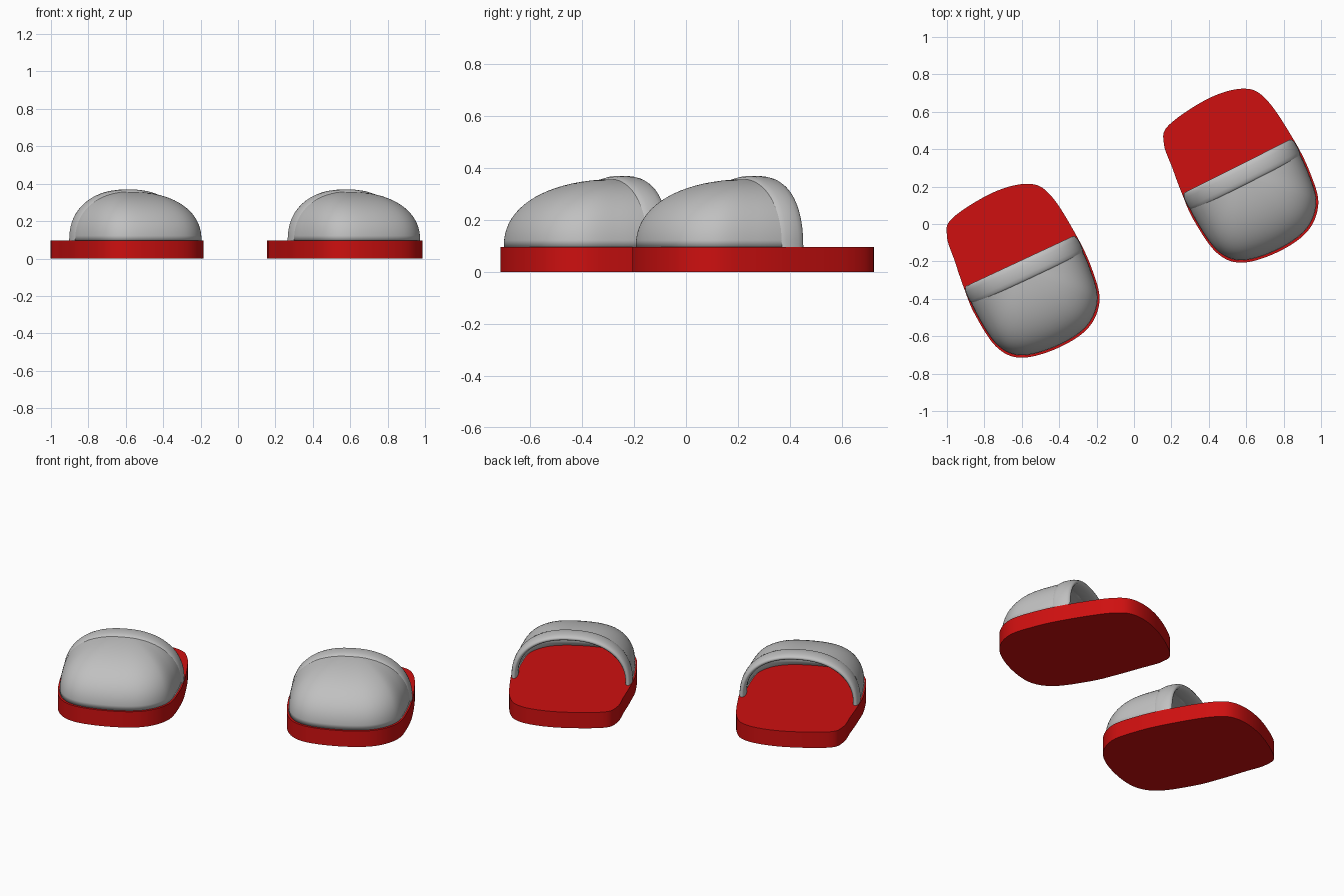
import bpy, bmesh, math
from mathutils import Vector, Matrix

if "Cube" in bpy.data.objects:
    bpy.data.objects.remove(bpy.data.objects["Cube"], do_unlink=True)


def make_material(name, color):
    mat = bpy.data.materials.new(name)
    mat.use_nodes = True
    mat.diffuse_color = color
    mat.node_tree.nodes["Principled BSDF"].inputs["Base Color"].default_value = color
    return mat


RED = make_material("red rubber", (0.62, 0.005, 0.005, 1))
GREY = make_material("grey fabric", (0.53, 0.53, 0.53, 1))

SOLE_TOP = 0.095
POWER = 2.25                      # roundness of the upper's arch
CENTRE = Vector((0.012, 0.0))     # middle of the opening

# Sole outline, clockwise from the heel's left corner
OUTLINE = [Vector(p) for p in (
    (-0.285, 0.335), (-0.217, 0.412), (0.04, 0.444), (0.233, 0.404),
    (0.312, 0.295), (0.345, 0.036), (0.343, -0.161), (0.308, -0.323),
    (0.191, -0.428), (0.0, -0.456), (-0.197, -0.421), (-0.295, -0.312),
    (-0.326, -0.103), (-0.319, 0.05), (-0.303, 0.198))]


def smooth_loop(points, steps=10):
    """Closed Catmull-Rom curve through the points."""
    loop, n = [], len(points)
    for i in range(n):
        a, b, c, d = (points[(i + k) % n] for k in (-1, 0, 1, 2))
        for s in range(steps):
            t = s / steps
            loop.append(b + 0.5 * t * ((c - a) + t * (
                (2 * a - 5 * b + 4 * c - d) + t * (3 * (b - c) + d - a))))
    return loop


def finish(name, bm, mat, matrix, angle=40):
    mesh = bpy.data.meshes.new(name)
    bm.to_mesh(mesh)
    bm.free()
    mesh.materials.append(mat)
    obj = bpy.data.objects.new(name, mesh)
    bpy.context.collection.objects.link(obj)
    obj.matrix_world = matrix
    bpy.ops.object.select_all(action='DESELECT')
    obj.select_set(True)
    bpy.context.view_layer.objects.active = obj
    bpy.ops.object.shade_smooth_by_angle(angle=math.radians(angle))
    return obj


def bridge(bm, row_a, row_b, closed=False):
    """Quads between two rows of vertices."""
    n = len(row_a)
    for i in range(n if closed else n - 1):
        j = (i + 1) % n
        bm.faces.new((row_a[i], row_a[j], row_b[j], row_b[i]))


LOOP = smooth_loop(OUTLINE)


def add_sole(name, matrix):
    bm = bmesh.new()
    face = bm.faces.new([bm.verts.new((p.x, p.y, 0)) for p in LOOP])
    ext = bmesh.ops.extrude_face_region(bm, geom=[face])
    top = [g for g in ext["geom"] if isinstance(g, bmesh.types.BMVert)]
    bmesh.ops.translate(bm, verts=top, vec=(0, 0, SOLE_TOP))
    bmesh.ops.recalc_face_normals(bm, faces=bm.faces)
    finish(name, bm, RED, matrix)


def add_upper(name, matrix, rings=20, height=0.263):
    # Domed toe cover: shrinking copies of the front outline rise to the crown
    front = [p for p in LOOP if p.y < 0]
    bm = bmesh.new()
    rows = []
    for k in range(rings):
        a = 0.5 * math.pi * k / rings
        r = math.cos(a) ** (2 / POWER)
        z = SOLE_TOP + height * math.sin(a) ** (2 / POWER)
        ring = [CENTRE + (p - CENTRE) * 0.972 * r for p in front]
        rows.append([bm.verts.new((p.x, p.y, z)) for p in ring])
    for low, high in zip(rows, rows[1:]):
        bridge(bm, low, high)
    crown = bm.verts.new((CENTRE.x, CENTRE.y, SOLE_TOP + height))
    for a, b in zip(rows[-1], rows[-1][1:]):
        bm.faces.new((a, b, crown))
    bm.normal_update()
    if sum(f.normal.z for f in bm.faces) < 0:
        bmesh.ops.reverse_faces(bm, faces=bm.faces)
    obj = finish(name, bm, GREY, matrix, 50)
    shell = obj.modifiers.new("thickness", 'SOLIDIFY')
    shell.thickness = 0.022
    shell.offset = -1


def add_band(name, matrix, width=0.333, height=0.275, steps=48, sides=16):
    # Padded trim: an oval section swept over the arch of the opening
    bm = bmesh.new()
    rows = []
    for i in range(steps + 1):
        a = math.pi * i / steps
        c, s = math.cos(a), max(math.sin(a), 0.0)
        x = math.copysign(abs(c) ** (2 / POWER), c)
        z = s ** (2 / POWER) if s > 1e-6 else 0
        row = []
        for k in range(sides):
            t = 2 * math.pi * k / sides
            d = 0.018 * (math.sin(t) - 1)
            v = 0.055 * math.copysign(abs(math.cos(t)) ** 0.8, math.cos(t)) - 0.003
            row.append(bm.verts.new((CENTRE.x + (width + d) * x, v,
                                     SOLE_TOP + (height + d) * z)))
        rows.append(row)
    for a, b in zip(rows, rows[1:]):
        bridge(bm, a, b, closed=True)
    bm.faces.new(rows[0])
    bm.faces.new(rows[-1])
    bmesh.ops.recalc_face_normals(bm, faces=bm.faces)
    finish(name, bm, GREY, matrix, 60)


# The two slippers share one shape, set down at slightly different turns
for side, place, turn in (("right", (-0.6, -0.25, 0), 25.0),
                          ("left", (0.565, 0.258, 0), 26.7)):
    matrix = Matrix.Translation(place) @ Matrix.Rotation(math.radians(turn), 4, 'Z')
    add_sole(side + "_sole", matrix)
    add_upper(side + "_upper", matrix)
    add_band(side + "_opening_band", matrix)
